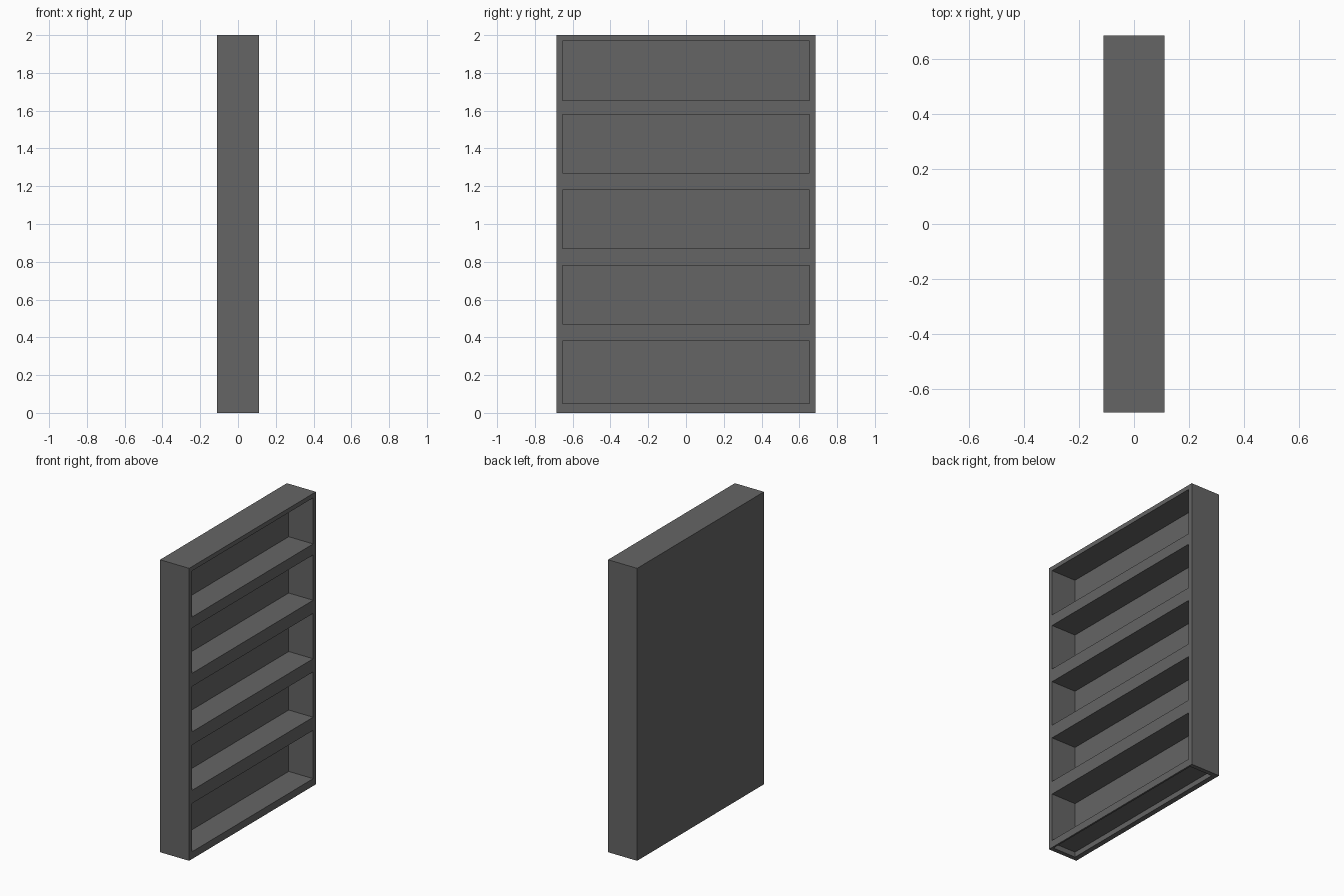
import bpy

if "Cube" in bpy.data.objects:
    bpy.data.objects.remove(bpy.data.objects["Cube"])

# One dark grey finish for the whole bookcase
grey = bpy.data.materials.new("dark_grey")
grey.diffuse_color = (0.13, 0.13, 0.13, 1)
grey.use_nodes = True
grey.node_tree.nodes["Principled BSDF"].inputs["Base Color"].default_value = grey.diffuse_color

X, Y, H = 0.11, 0.685, 2.0      # half depth, half width, height
SIDE, BACK = 0.03, 0.035        # side and back panel thickness


def box(name, x0, x1, y0, y1, z0, z1):
    bpy.ops.mesh.primitive_cube_add(
        size=1, location=((x0 + x1) / 2, (y0 + y1) / 2, (z0 + z1) / 2))
    ob = bpy.context.object
    ob.name = name
    ob.scale = (x1 - x0, y1 - y0, z1 - z0)
    bpy.ops.object.transform_apply(location=False, rotation=False, scale=True)
    ob.data.materials.append(grey)
    return ob


inner = Y - SIDE

# Carcass: back, two sides, top
box("back_panel", -X, -X + BACK, -Y, Y, 0, H)
box("left_side", -X + BACK, X, -Y, -inner, 0, H)
box("right_side", -X + BACK, X, inner, Y, 0, H)
box("top_board", -X + BACK, X, -inner, inner, H - 0.03, H)

# Four thick shelves
for i, (lo, hi) in enumerate([(0.38, 0.47), (0.78, 0.87), (1.18, 1.27), (1.58, 1.655)]):
    box(f"shelf_{i + 1}", -X + BACK, X, -inner, inner, lo, hi)

# Bottom board raised off the ground, with a front plinth closing the gap
box("bottom_board", -X + BACK, X, -inner, inner, 0.035, 0.05)
box("front_plinth", X - 0.012, X, -inner, inner, 0, 0.035)
